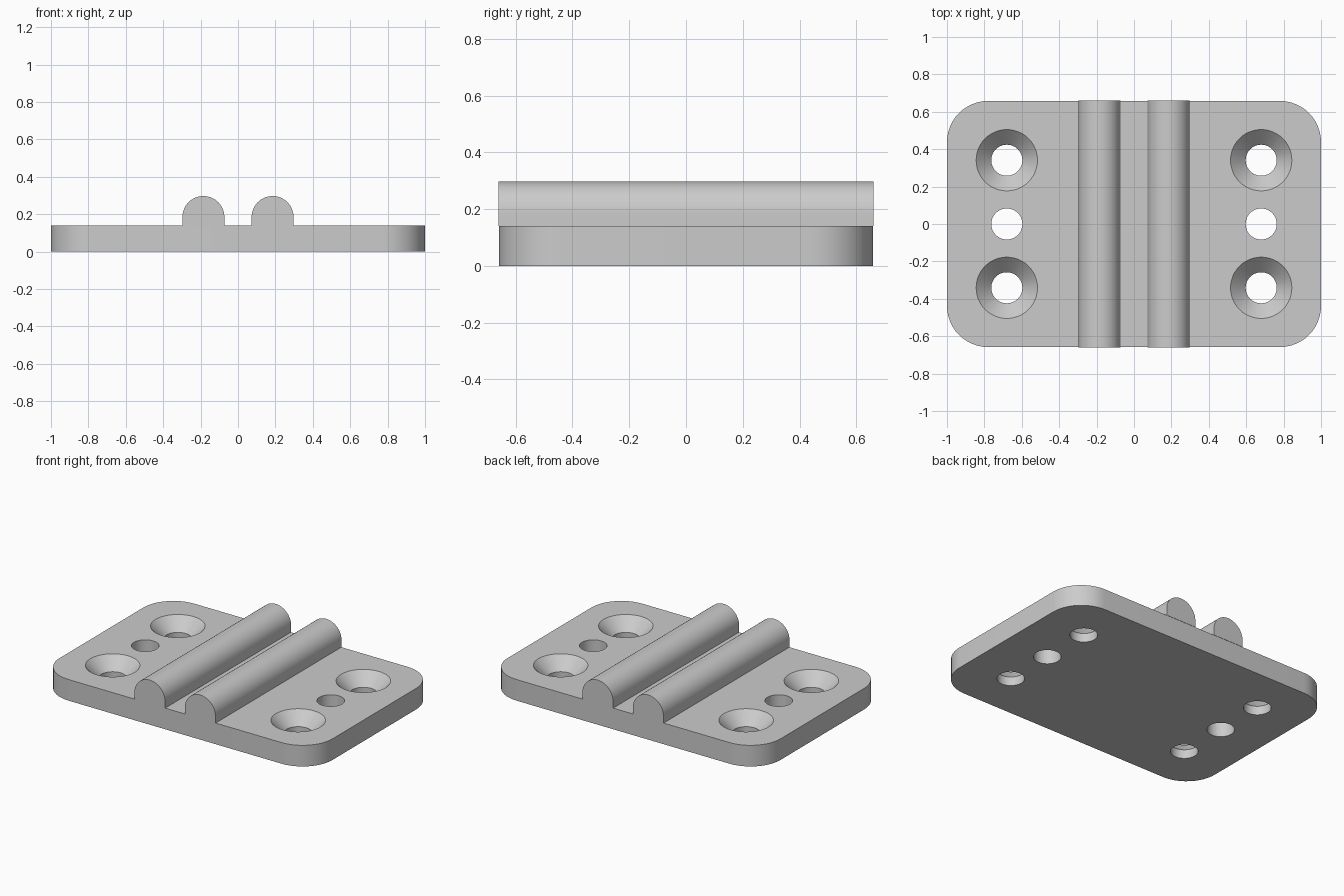
import bpy
import math

cube = bpy.data.objects.get("Cube")
if cube:
    bpy.data.objects.remove(cube, do_unlink=True)

HALF_X, HALF_Y, THICK, CORNER = 1.0, 0.658, 0.14, 0.22
RAIL_X, RAIL_R, RAIL_Z = 0.185, 0.112, 0.185
HOLE_X, HOLE_Y, BORE_R, SINK_R = 0.68, 0.341, 0.083, 0.164

grey = bpy.data.materials.new("light grey")
grey.use_nodes = True
colour = (0.6, 0.6, 0.6, 1.0)
grey.diffuse_color = colour
grey.node_tree.nodes["Principled BSDF"].inputs["Base Color"].default_value = colour


def arc(cx, cy, r, start, end, steps):
    """Points along a circular arc, angles in degrees."""
    angles = [math.radians(start + (end - start) * i / steps) for i in range(steps + 1)]
    return [(cx + r * math.cos(a), cy + r * math.sin(a)) for a in angles]


def loft(name, rings):
    """Closed solid through matching rings of 3D points."""
    n = len(rings[0])
    verts = [p for ring in rings for p in ring]
    faces = [tuple(reversed(range(n))), tuple(range(len(verts) - n, len(verts)))]
    for k in range(len(rings) - 1):
        for i in range(n):
            j = (i + 1) % n
            faces.append((k * n + i, k * n + j, (k + 1) * n + j, (k + 1) * n + i))
    mesh = bpy.data.meshes.new(name)
    mesh.from_pydata(verts, [], faces)
    mesh.materials.append(grey)
    obj = bpy.data.objects.new(name, mesh)
    bpy.context.collection.objects.link(obj)
    return obj


def activate(obj):
    bpy.ops.object.select_all(action='DESELECT')
    obj.select_set(True)
    bpy.context.view_layer.objects.active = obj


def cut_hole(plate, x, y, profile):
    """Subtract a turned profile of (radius, height) pairs from the plate."""
    rings = [[(px, py, z) for px, py in arc(x, y, r, 0, 360, 48)[:-1]] for r, z in profile]
    cutter = loft("hole_cutter", rings)
    cutter.hide_render = True
    activate(plate)
    mod = plate.modifiers.new("hole", 'BOOLEAN')
    mod.operation = 'DIFFERENCE'
    mod.solver = 'EXACT'
    mod.object = cutter
    bpy.ops.object.modifier_apply(modifier=mod.name)
    bpy.data.objects.remove(cutter, do_unlink=True)


# Base plate with rounded corners
outline = []
for i, (sx, sy) in enumerate([(1, 1), (-1, 1), (-1, -1), (1, -1)]):
    outline += arc(sx * (HALF_X - CORNER), sy * (HALF_Y - CORNER), CORNER,
                   90 * i, 90 * (i + 1), 12)
plate = loft("base_plate", [[(x, y, z) for x, y in outline] for z in (0, THICK)])

# Screw holes: countersunk outer pairs, plain middle holes
sink_depth = SINK_R - BORE_R
plain = [(BORE_R, -0.1), (BORE_R, 0.3)]
countersunk = [(BORE_R, -0.1), (BORE_R, THICK - sink_depth),
               (SINK_R, THICK), (SINK_R, 0.3)]
for side in (-1, 1):
    for row in (-1, 0, 1):
        cut_hole(plate, side * HOLE_X, row * HOLE_Y, countersunk if row else plain)

# Two round-topped rails running front to back
parts = [plate]
for name, side in (("right_rail", -1), ("left_rail", 1)):
    cx = side * RAIL_X
    section = ([(cx + RAIL_R, THICK)] + arc(cx, RAIL_Z, RAIL_R, 0, 180, 32)
               + [(cx - RAIL_R, THICK)])
    parts.append(loft(name, [[(x, y, z) for x, z in section]
                             for y in (HALF_Y + 0.002, -HALF_Y - 0.002)]))

for part in parts:
    activate(part)
    bpy.ops.object.shade_smooth_by_angle(angle=math.radians(30))
